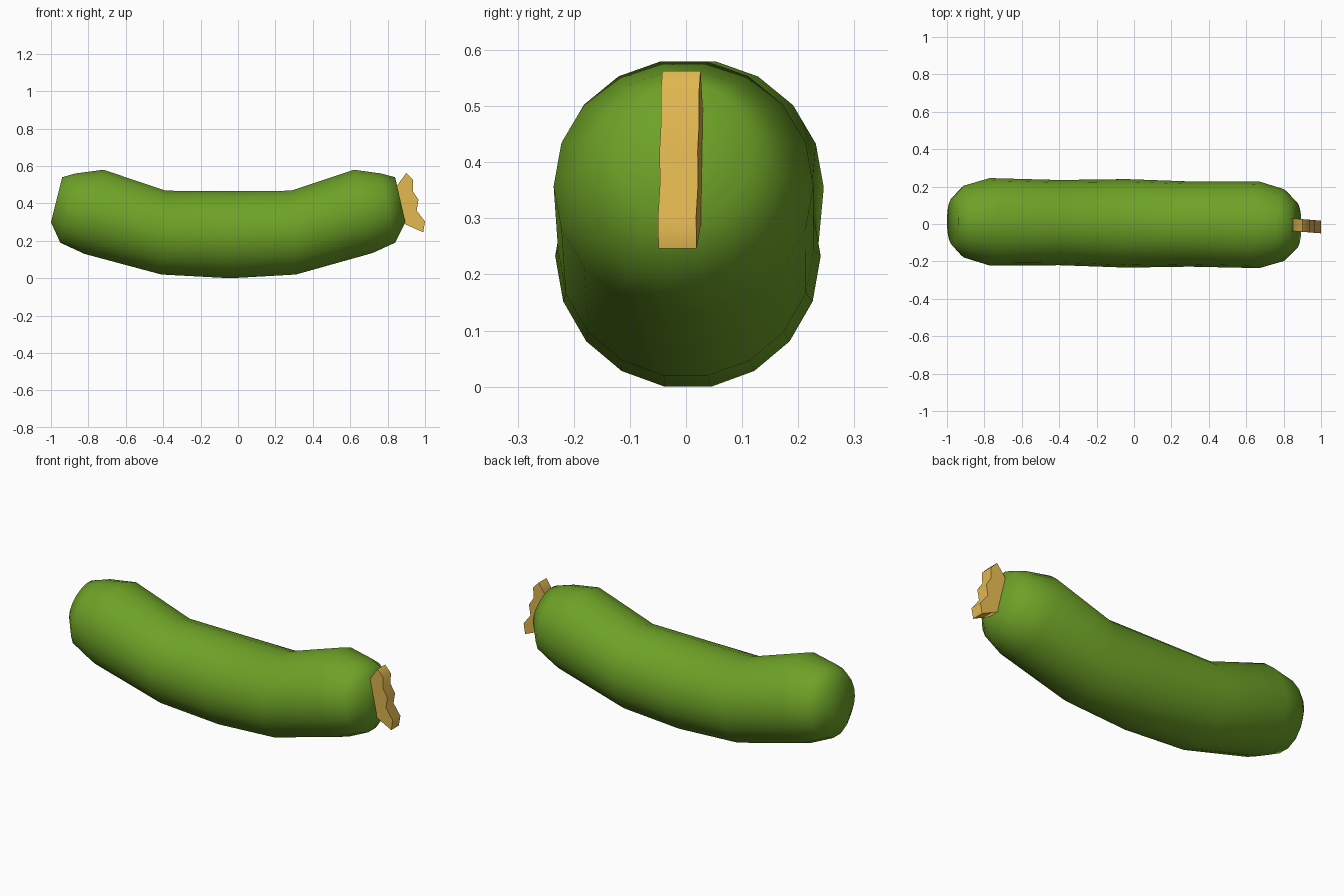
import bpy, math

if "Cube" in bpy.data.objects:
    bpy.data.objects.remove(bpy.data.objects["Cube"])

SIDES = 18

def material(name, rgb):
    m = bpy.data.materials.new(name)
    m.diffuse_color = (*rgb, 1)
    m.use_nodes = True
    m.node_tree.nodes["Principled BSDF"].inputs["Base Color"].default_value = m.diffuse_color
    return m

def make_object(name, verts, faces, mat, angle):
    me = bpy.data.meshes.new(name)
    me.from_pydata(verts, [], faces)
    me.materials.append(mat)
    ob = bpy.data.objects.new(name, me)
    bpy.context.collection.objects.link(ob)
    bpy.ops.object.select_all(action='DESELECT')
    ob.select_set(True)
    bpy.context.view_layer.objects.active = ob
    bpy.ops.object.mode_set(mode='EDIT')
    bpy.ops.mesh.select_all(action='SELECT')
    bpy.ops.mesh.normals_make_consistent(inside=False)
    bpy.ops.object.mode_set(mode='OBJECT')
    bpy.ops.object.shade_smooth_by_angle(angle=math.radians(angle))
    return ob

green = material("cucumber green", (0.155, 0.36, 0.02))
tan = material("stem yellow", (0.75, 0.47, 0.08))

# Bent body: each ring is given by its lowest and highest point in the front view
rings = [
    ((-1.00, 0.30), (-0.94, 0.54)),
    ((-0.95, 0.19), (-0.87, 0.56)),
    ((-0.82, 0.13), (-0.72, 0.58)),
    ((-0.41, 0.02), (-0.385, 0.468)),
    ((-0.04, 0.00), (-0.04, 0.466)),
    ((0.31, 0.02), (0.285, 0.468)),
    ((0.72, 0.135), (0.62, 0.58)),
    ((0.84, 0.19), (0.765, 0.56)),
    ((0.895, 0.30), (0.84, 0.54)),
]
verts, faces = [], []
step = 2 * math.pi / SIDES
flat = math.cos(step / 2)          # the rings have a flat on top and bottom
for (bx, bz), (tx, tz) in rings:
    cx, cz = (bx + tx) / 2, (bz + tz) / 2
    hx, hz = (tx - bx) / 2 / flat, (tz - bz) / 2 / flat
    r = math.hypot(hx, hz)
    for i in range(SIDES):
        a = (i + 0.5) * step
        verts.append((cx + hx * math.cos(a),
                      r * math.sin(a) + 0.003 - 0.011 * cx,
                      cz + hz * math.cos(a)))
for k in range(len(rings) - 1):
    for i in range(SIDES):
        j = (i + 1) % SIDES
        faces.append((k * SIDES + i, k * SIDES + j,
                      (k + 1) * SIDES + j, (k + 1) * SIDES + i))
faces.append(tuple(range(SIDES)))
faces.append(tuple(range((len(rings) - 1) * SIDES, len(rings) * SIDES)))
make_object("cucumber_body", verts, faces, green, 75)

# Ragged stem: zigzag outline extruded across y, turned slightly
outline = [(0.85, 0.495), (0.90, 0.563), (0.937, 0.525), (0.935, 0.465),
           (0.965, 0.42), (0.955, 0.362), (1.0, 0.303), (0.99, 0.246),
           (0.895, 0.288)]
n = len(outline)
verts = [(x, y - 0.08 * (x - 0.85), z) for y in (-0.038, 0.03) for x, z in outline]
faces = [tuple(range(n)), tuple(range(n, 2 * n))]
faces += [(i, (i + 1) % n, n + (i + 1) % n, n + i) for i in range(n)]
make_object("stem", verts, faces, tan, 60)
